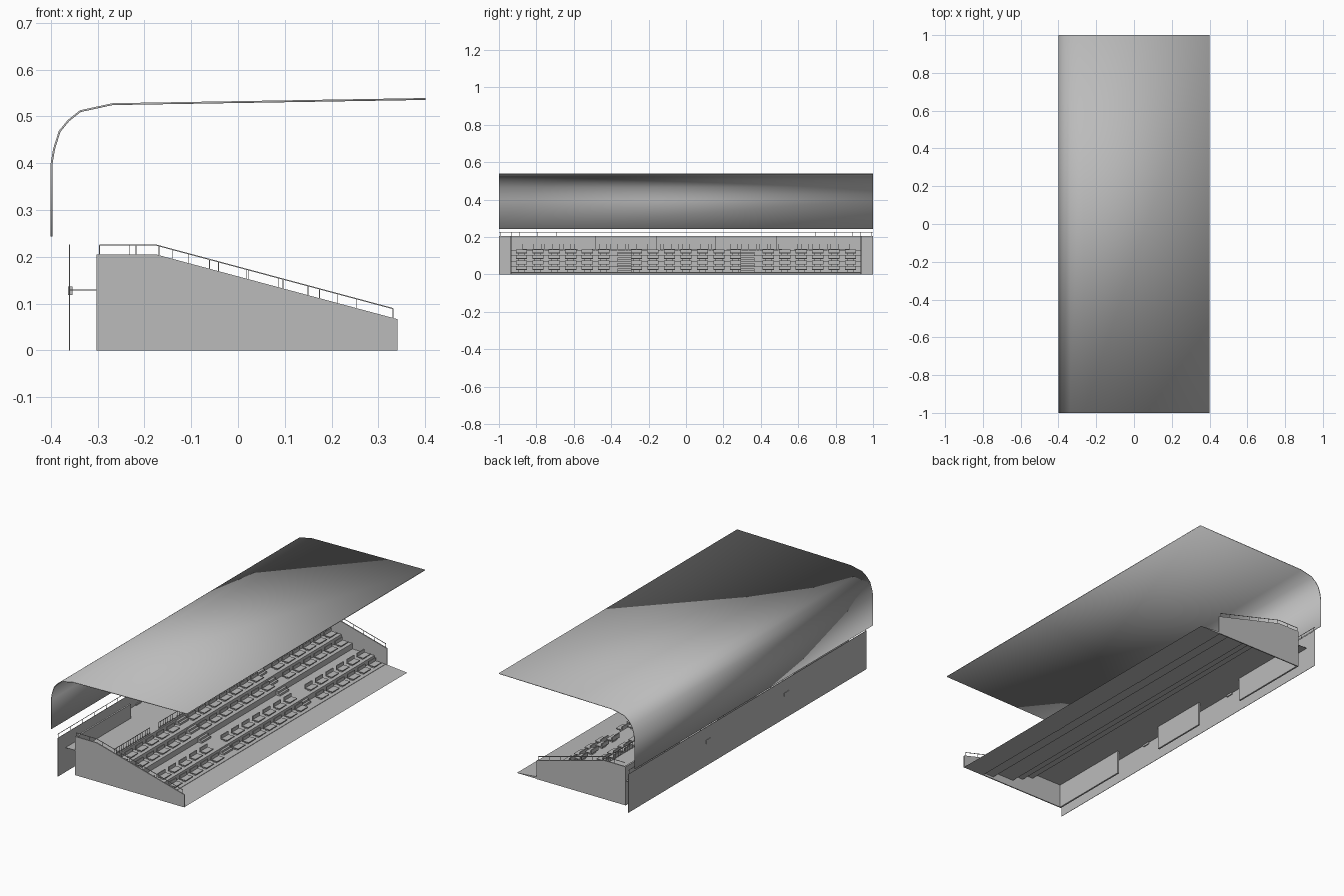
import bpy, bmesh
from mathutils import Vector

cube = bpy.data.objects.get("Cube")
if cube:
    bpy.data.objects.remove(cube, do_unlink=True)


def material(name, v):
    m = bpy.data.materials.new(name)
    m.use_nodes = True
    m.diffuse_color = (v, v, v, 1)
    m.node_tree.nodes["Principled BSDF"].inputs["Base Color"].default_value = (v, v, v, 1)
    return m


GREY = material("concrete grey", 0.5)


def finish(name, bm):
    bmesh.ops.recalc_face_normals(bm, faces=bm.faces)
    me = bpy.data.meshes.new(name)
    bm.to_mesh(me)
    bm.free()
    me.materials.append(GREY)
    ob = bpy.data.objects.new(name, me)
    bpy.context.collection.objects.link(ob)
    return ob


def box(bm, x0, x1, y0, y1, z0, z1):
    vs = bmesh.ops.create_cube(bm, size=1)["verts"]
    for v in vs:
        v.co = Vector((x1 if v.co.x > 0 else x0, y1 if v.co.y > 0 else y0,
                       z1 if v.co.z > 0 else z0))


def prism(bm, points, y0, y1):
    """Extrude an x-z outline along y."""
    face = bm.faces.new([bm.verts.new((x, y0, z)) for x, z in points])
    out = bmesh.ops.extrude_face_region(bm, geom=[face])["geom"]
    for v in out:
        if isinstance(v, bmesh.types.BMVert):
            v.co.y = y1


def bar(bm, a, b, r=0.0012):
    """Square bar between two points."""
    a, b = Vector(a), Vector(b)
    d = b - a
    q = d.to_track_quat('Z', 'Y')
    for v in bmesh.ops.create_cube(bm, size=1)["verts"]:
        c = v.co
        v.co = (a + b) / 2 + q @ Vector((c.x * 2 * r, c.y * 2 * r, c.z * d.length))


END = 0.935
TOP = 0.205
DECK = 0.13

# Curved cantilever roof
roof_line = [(-0.398, 0.243), (-0.398, 0.40), (-0.393, 0.43), (-0.381, 0.468),
             (-0.362, 0.491), (-0.337, 0.511), (-0.268, 0.526), (0.4, 0.537)]
bm = bmesh.new()
rows = [[bm.verts.new((x, y, z)) for x, z in roof_line] for y in (-1, 1)]
for i in range(len(roof_line) - 1):
    bm.faces.new((rows[0][i], rows[0][i + 1], rows[1][i + 1], rows[1][i]))
roof = finish("roof", bm)
sol = roof.modifiers.new("thickness", 'SOLIDIFY')
sol.thickness = 0.004
sol.offset = 0
bpy.ops.object.select_all(action='DESELECT')
bpy.context.view_layer.objects.active = roof
roof.select_set(True)
bpy.ops.object.shade_smooth_by_angle(angle=0.7)

# Stepped terrace, a thin open shell: (tread front x, height)
treads = [(0.34, 0.0), (0.215, 0.014), (0.15, 0.042), (0.02, 0.072), (-0.045, 0.102), (-0.11, DECK)]
line = []
for i, (x, z) in enumerate(treads):
    nxt = treads[i + 1][0] if i + 1 < len(treads) else -0.36
    line += [(x, z), (nxt, z)]
bm = bmesh.new()
under = [(x - 0.001, max(z - 0.002, -0.0)) for x, z in reversed(line[2:])]
prism(bm, line + under, -END, END)
finish("terrace", bm)


# End walls, the left one shorter
def wall_top(x):
    return min(TOP, TOP - (x + 0.175) * 0.268)


for name, y, front in (("front_end_wall", -END, 0.341), ("back_end_wall", END, 0.223)):
    bm = bmesh.new()
    outline = [(-0.302, 0), (front, 0), (front, wall_top(front)), (-0.175, TOP), (-0.302, TOP)]
    prism(bm, outline, y - 0.003, y + 0.003)
    finish(name, bm)
    # Handrail following the wall top
    bm = bmesh.new()
    path = [-0.296, -0.175, front - 0.01]
    for a, b in zip(path, path[1:]):
        bar(bm, (a, y, wall_top(a) + 0.02), (b, y, wall_top(b) + 0.02))
    n = 8
    for i in range(n + 1):
        x = path[0] + (path[-1] - path[0]) * i / n
        bar(bm, (x, y, wall_top(x)), (x, y, wall_top(x) + 0.02), 0.0008)
    finish(name.replace("wall", "handrail"), bm)

# Rear wall with its rail
bm = bmesh.new()
box(bm, -0.361, -0.359, -1, 1, 0, TOP)
finish("rear_wall", bm)
bm = bmesh.new()
bar(bm, (-0.36, -1, TOP + 0.02), (-0.36, 1, TOP + 0.02), 0.001)
for i in range(21):
    y = -0.99 + i * 0.099
    bar(bm, (-0.36, y, TOP), (-0.36, y, TOP + 0.02), 0.0008)
finish("rear_handrail", bm)

# Three partitions separated by entrances
bm = bmesh.new()
for y0, y1 in ((-END, -0.48), (-0.16, 0.16), (0.48, END)):
    box(bm, -0.302, -0.293, y0, y1, 0, TOP)
finish("deck_partitions", bm)

# Seats: cushion, backrest and pedestal, leaving the two stair aisles free
STAIRS = (-0.328, 0.328)
bm = bmesh.new()
for x, z in treads[1:5]:
    for i in range(21):
        y = -0.88 + i * 0.088
        if min(abs(y - s) for s in STAIRS) < 0.05:
            continue
        w = 0.03
        box(bm, x - 0.043, x - 0.008, y - w, y + w, z + 0.011, z + 0.015)
        box(bm, x - 0.047, x - 0.042, y - w, y + w, z + 0.011, z + 0.032)
        box(bm, x - 0.04, x - 0.02, y - w * 0.6, y + w * 0.6, z, z + 0.011)
finish("seats", bm)

# Stairs: half-height blocks in front of every riser
bm = bmesh.new()
for s in STAIRS:
    low = 0.0
    for x, z in treads[1:]:
        rise = (z - low) / 3
        for k in (1, 2):
            box(bm, x - 0.002, x + 0.036 - k * 0.012, s - 0.037, s + 0.037,
                low + rise * (k - 1), low + rise * k)
        low = z
    box(bm, -0.363, -0.353, s - 0.02, s + 0.02, 0.118, 0.137)
finish("aisle_stairs", bm)

# Picket barriers behind the top row
bm = bmesh.new()
for c in (-0.725, -0.355, 0.01, 0.365, 0.725):
    y0, y1 = c - 0.148, c + 0.148
    for z in (DECK + 0.004, DECK + 0.033):
        bar(bm, (-0.115, y0, z), (-0.115, y1, z))
    for i in range(16):
        y = y0 + (y1 - y0) * i / 15
        bar(bm, (-0.115, y, DECK), (-0.115, y, DECK + 0.033), 0.0008)
finish("picket_barriers", bm)
